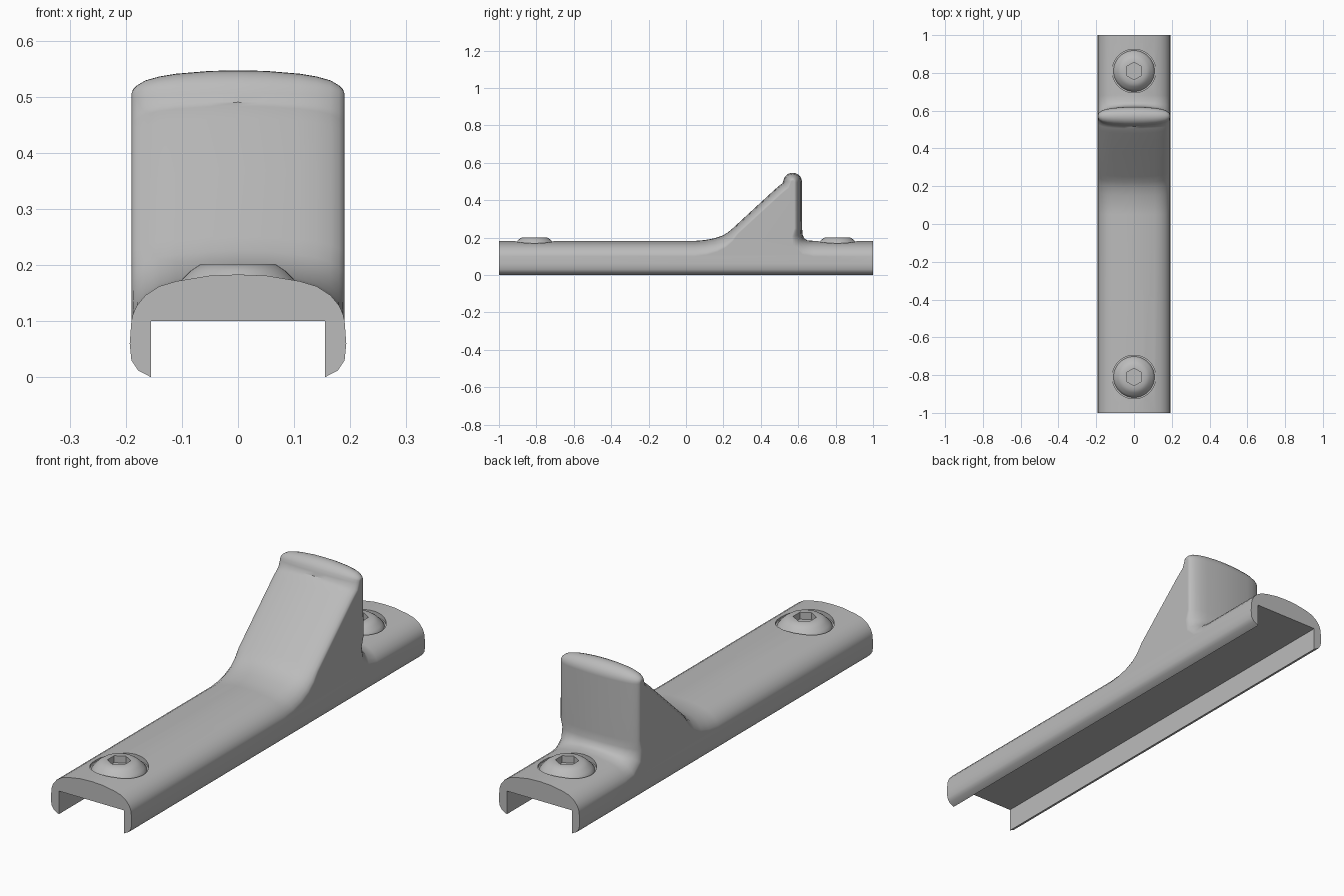
import bpy, bmesh, math
from mathutils import Vector

if "Cube" in bpy.data.objects:
    bpy.data.objects.remove(bpy.data.objects["Cube"])

grey = bpy.data.materials.new("matte_grey")
grey.diffuse_color = (0.5, 0.5, 0.5, 1)
grey.use_nodes = True
grey.node_tree.nodes["Principled BSDF"].inputs["Base Color"].default_value = grey.diffuse_color


def finish(bm, name):
    bmesh.ops.remove_doubles(bm, verts=bm.verts, dist=1e-5)
    bmesh.ops.recalc_face_normals(bm, faces=bm.faces)
    me = bpy.data.meshes.new(name)
    bm.to_mesh(me)
    bm.free()
    ob = bpy.data.objects.new(name, me)
    bpy.context.collection.objects.link(ob)
    me.materials.append(grey)
    return ob


def smooth(ob, angle):
    bpy.ops.object.select_all(action='DESELECT')
    ob.select_set(True)
    bpy.context.view_layer.objects.active = ob
    bpy.ops.object.shade_smooth_by_angle(angle=math.radians(angle))


# Side profile (y, z): flat rail, ramp, rounded lip, steep back, flat tail
path = [(-1, .183), (.05, .183), (.10, .187), (.15, .196), (.19, .209), (.22, .225),
        (.25, .25), (.38, .37), (.48, .462), (.505, .483), (.516, .49)]
path += [(.57 + .05 * math.cos(a), .497 + .05 * math.sin(a))
         for a in (math.radians(170 - 17 * i) for i in range(11))]
path += [(.621, .25), (.623, .218), (.631, .197), (.648, .186), (.68, .183), (1, .183)]
first, last = 1, len(path) - 2

# Crown of the cross-section: x, drop on the rail, drop on the fin
crown = [(0, 0, 0), (.05, .002, .001), (.11, .012, .006), (.14, .021, .011),
         (.165, .037, .018), (.18, .055, .027), (.187, .070, .034), (.19, .083, .042)]
columns = [(-x, c, f) for x, c, f in reversed(crown[1:])] + crown


def normal(i):
    if i <= first or i >= last:
        return Vector((0, 1))
    p = [Vector(path[k]) for k in (i - 1, i, i + 1)]
    t = (p[1] - p[0]).normalized() + (p[2] - p[1]).normalized()
    return Vector((-t.y, t.x)).normalized()


# Rail cover with fin: crowned top surface
bm = bmesh.new()
rows = []
for i, (y, z) in enumerate(path):
    n = normal(i)
    t = min(1, max(0, (z - .183) / .06))
    row = []
    for x, c, f in columns:
        d = c + (f - c) * t
        row.append(bm.verts.new((x, y - n.x * d, z - n.y * d)))
    rows.append(row)
for a, b in zip(rows, rows[1:]):
    for j in range(len(columns) - 1):
        bm.faces.new((a[j], a[j + 1], b[j + 1], b[j]))
# flat sides of the fin
for j in (0, -1):
    bm.faces.new([rows[i][j] for i in range(first, last + 1)])
# rounded lower sides and the channel underneath
right = [(.19, .10), (.193, .06), (.19, .03), (.178, .012), (.155, 0), (.155, .10)]
lower = right + [(-x, z) for x, z in reversed(right)]
strips = [[bm.verts.new((x, path[i][0], z)) for x, z in lower]
          for i in (0, first, last, len(path) - 1)]
for a, b in zip(strips, strips[1:]):
    for j in range(len(lower) - 1):
        bm.faces.new((a[j], a[j + 1], b[j + 1], b[j]))
# end caps
for row, strip in ((rows[0], strips[0]), (rows[-1], strips[-1])):
    bm.faces.new(row[:-1] + strip[:-1])
body = finish(bm, "rail_cover")

# Screw recesses
for y in (-.81, .81):
    bm = bmesh.new()
    bmesh.ops.create_cone(bm, cap_ends=True, segments=48, radius1=.115, radius2=.115, depth=.2)
    bmesh.ops.translate(bm, verts=bm.verts, vec=(0, y, .262))
    cutter = finish(bm, "recess_cutter")
    cutter.hide_render = True
    mod = body.modifiers.new("recess", 'BOOLEAN')
    mod.object = cutter
    mod.solver = 'EXACT'
    bpy.context.view_layer.objects.active = body
    bpy.ops.object.modifier_apply(modifier=mod.name)
    bpy.data.objects.remove(cutter)
smooth(body, 40)
wn = body.modifiers.new("even_shading", 'WEIGHTED_NORMAL')
wn.keep_sharp = True


# Domed screws with hexagonal sockets
def hex_radius(a):
    return .04 / math.cos((a % (math.pi / 3)) - math.pi / 6)


def screw(name, y):
    bm = bmesh.new()
    seg = 48
    angles = [math.pi / 2 + 2 * math.pi * k / seg for k in range(seg)]
    rings = [(.109, .155), (.108, .164), (.098, .176), (.084, .190), (.066, .202),
             (None, .202), (None, .172)]
    loops = []
    for r, z in rings:
        loops.append([bm.verts.new(((r or hex_radius(a - math.pi / 2)) * math.cos(a),
                                    y + (r or hex_radius(a - math.pi / 2)) * math.sin(a), z))
                      for a in angles])
    for a, b in zip(loops, loops[1:]):
        for k in range(seg):
            m = (k + 1) % seg
            bm.faces.new((a[k], a[m], b[m], b[k]))
    bm.faces.new(loops[0])
    bm.faces.new(loops[-1])
    smooth(finish(bm, name), 35)


screw("front_screw", -.81)
screw("back_screw", .81)
